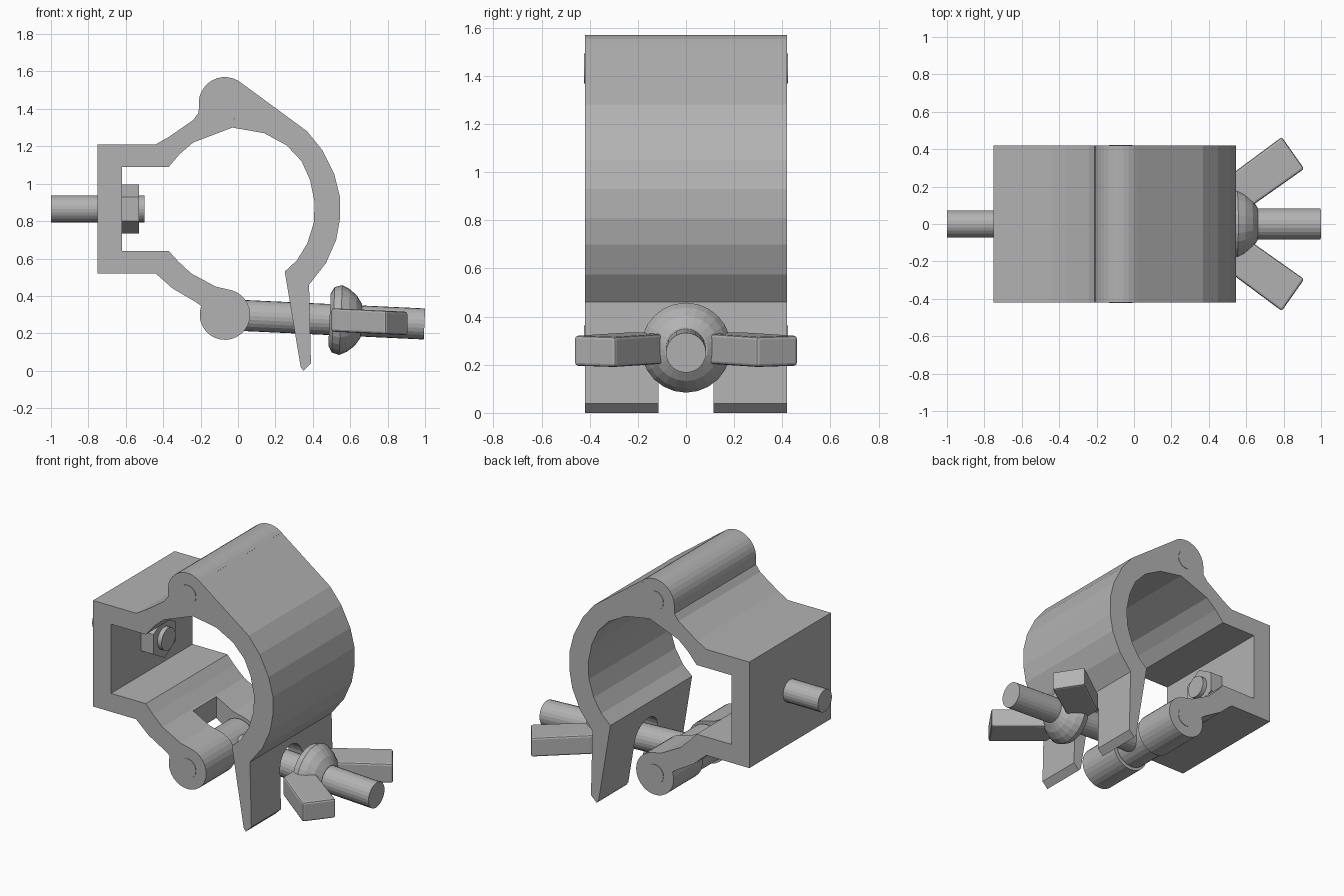
import bpy, bmesh, math
from mathutils import Vector, Matrix

cube = bpy.data.objects.get("Cube")
if cube:
    bpy.data.objects.remove(cube, do_unlink=True)

steel = bpy.data.materials.new("grey steel")
steel.use_nodes = True
GREY = (0.45, 0.45, 0.45, 1)
steel.diffuse_color = GREY
steel.node_tree.nodes["Principled BSDF"].inputs["Base Color"].default_value = GREY


def finish(name, bm):
    bmesh.ops.recalc_face_normals(bm, faces=bm.faces[:])
    mesh = bpy.data.meshes.new(name)
    bm.to_mesh(mesh)
    bm.free()
    mesh.materials.append(steel)
    obj = bpy.data.objects.new(name, mesh)
    bpy.context.collection.objects.link(obj)
    return obj


def extrude(name, points, offset):
    """Fill a closed outline of 3D points and extrude it."""
    bm = bmesh.new()
    face = bm.faces.new([bm.verts.new(p) for p in points])
    out = bmesh.ops.extrude_face_region(bm, geom=[face])
    moved = [g for g in out["geom"] if isinstance(g, bmesh.types.BMVert)]
    bmesh.ops.translate(bm, verts=moved, vec=offset)
    return finish(name, bm)


def side_profile(name, outline, half):
    return extrude(name, [(x, -half, z) for x, z in outline], (0, 2 * half, 0))


def box(name, x0, x1, half, z0, z1):
    return side_profile(name, [(x0, z0), (x1, z0), (x1, z1), (x0, z1)], half)


def lathe(name, profile, start, direction, steps=24, closed=False):
    """Revolve (distance, radius) points about an axis."""
    bm = bmesh.new()
    verts = [bm.verts.new((0, r, t)) for t, r in profile]
    edges = [bm.edges.new(pair) for pair in zip(verts, verts[1:])]
    if closed:
        edges.append(bm.edges.new((verts[-1], verts[0])))
    bmesh.ops.spin(bm, geom=verts + edges, cent=(0, 0, 0), axis=(0, 0, 1),
                   angle=math.tau, steps=steps, use_duplicate=False)
    bmesh.ops.remove_doubles(bm, verts=bm.verts[:], dist=0.0001)
    turn = Vector(direction).to_track_quat('Z', 'Y').to_matrix().to_4x4()
    bm.transform(Matrix.Translation(start) @ turn)
    return finish(name, bm)


def rod(name, radius, length, start, direction, steps=24):
    profile = [(0, 0), (0, radius), (length, radius), (length, 0)]
    return lathe(name, profile, start, direction, steps)


def cut(targets, cutter):
    for obj in targets:
        mod = obj.modifiers.new("cut", 'BOOLEAN')
        mod.operation = 'DIFFERENCE'
        mod.solver = 'EXACT'
        mod.object = cutter
        bpy.context.view_layer.objects.active = obj
        bpy.ops.object.modifier_apply(modifier=mod.name)
    bpy.data.objects.remove(cutter, do_unlink=True)


def arc(centre, radius, start, end, count):
    angles = [math.radians(start + (end - start) * i / count) for i in range(count + 1)]
    return [(centre[0] + radius * math.cos(a), centre[1] + radius * math.sin(a))
            for a in angles]


HALF = 0.42
TOP = (-0.07, 1.43)
LOW = (-0.07, 0.30)

# Saddle: square back, lower barrel and upper hinge barrel
saddle = side_profile("saddle", [
    (-0.03, 1.30), (-0.24, 1.22), (-0.31, 1.16), (-0.37, 1.09), (-0.62, 1.09),
    (-0.62, 0.64), (-0.37, 0.64), (-0.32, 0.585), (-0.25, 0.52), (-0.12, 0.45),
    *arc(LOW, 0.135, 75, -200, 22),
    (-0.23, 0.37), (-0.35, 0.44), (-0.44, 0.52), (-0.75, 0.52), (-0.75, 1.21),
    (-0.44, 1.21), (-0.37, 1.25), (-0.24, 1.34), (-0.21, 1.38),
    *arc(TOP, 0.14, 175, 50, 11)], HALF)
cut([saddle], box("barrel_notch", -0.24, 0.2, 0.12, 0.1, 0.6))

# Swing arm: curved jaw ending in a forked tongue
arm = side_profile("swing_arm", [
    (0.02, 1.537), (0.37, 1.28), (0.45, 1.18), (0.515, 1.05), (0.545, 0.93),
    (0.545, 0.81), (0.525, 0.70), (0.47, 0.575), (0.38, 0.46), (0.39, 0.04),
    (0.35, 0.0), (0.335, 0.02), (0.25, 0.53), (0.315, 0.59), (0.37, 0.68),
    (0.405, 0.79), (0.41, 0.90), (0.385, 1.02), (0.34, 1.12), (0.26, 1.205),
    (0.14, 1.27), (-0.03, 1.30)], HALF)
cut([arm], box("fork_slot", 0.1, 0.6, 0.115, -0.1, 0.3))
cut([arm], rod("fork_round", 0.115, 0.5, (0.1, 0, 0.3), (1, 0, 0)))

# Slits between the hinge knuckles
for y in (-0.215, 0.215):
    ring = [(0, 0.09), (0, 0.16), (0.012, 0.16), (0.012, 0.09)]
    cut([saddle, arm], lathe("slit", ring, (TOP[0], y - 0.006, TOP[1]),
                             (0, 1, 0), 32, closed=True))

# Pins showing on both side faces
for name, (x, z) in (("hinge_pin", TOP), ("bolt_pin", LOW)):
    rod(name, 0.063, 2 * HALF + 0.006, (x, -HALF - 0.003, z), (0, 1, 0))

# Swing bolt with its eye
pivot = Vector((LOW[0], 0, LOW[1]))
axis = (Vector((0.996, 0, 0.25)) - pivot).normalized()
rod("bolt_eye", 0.12, 0.22, pivot - Vector((0, 0.11, 0)), (0, 1, 0))
rod("swing_bolt", 0.083, 1.068, pivot, axis)

# Wing nut: domed hub with two angled wings
hub_start = pivot + axis * 0.56
lathe("wing_nut_hub", [(0, 0), (0, 0.14), (0.02, 0.175), (0.06, 0.187),
                       (0.10, 0.168), (0.14, 0.135), (0.17, 0.09), (0.17, 0)],
      hub_start, axis)
plan = [(0.50, 0.04), (0.50, 0.25), (0.79, 0.465), (0.91, 0.295), (0.62, 0.09)]
for side, name in ((1, "left_wing"), (-1, "right_wing")):
    points = []
    for x, y in plan:
        z = pivot.z + (x - pivot.x) * axis.z / axis.x
        points.append((x, side * y, z - 0.064))
    wing = extrude(name, points, (0, 0, 0.125))
    bevel = wing.modifiers.new("soft_edges", 'BEVEL')
    bevel.width = 0.012
    bevel.segments = 2

# Fixing stud and hexagon nut through the back
rod("fixing_stud", 0.072, 0.5, (-1, 0, 0.865), (1, 0, 0))
rod("hex_nut", 0.13, 0.09, (-0.62, 0, 0.865), (1, 0, 0), 6)
